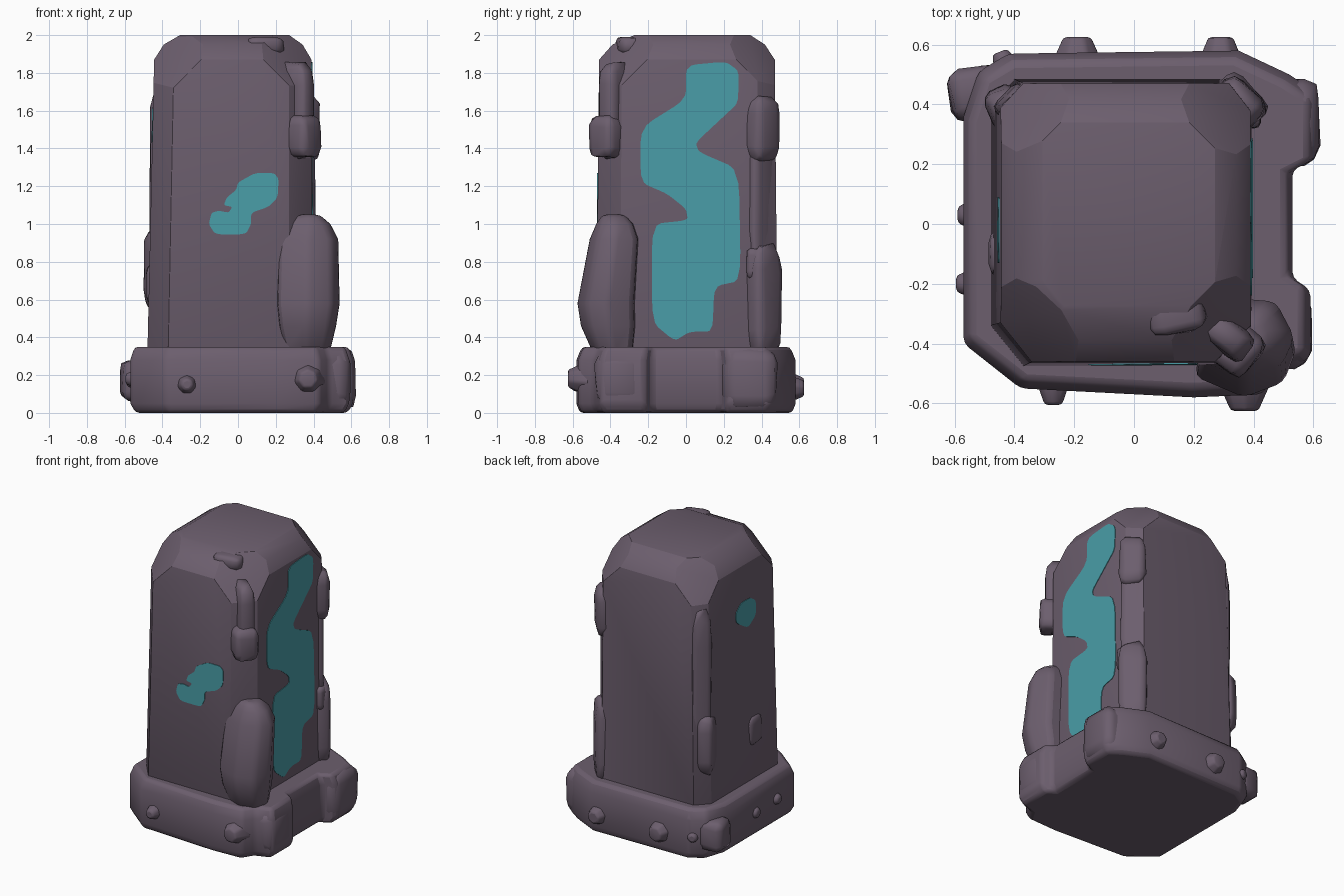
import bpy, bmesh, random
from mathutils import Vector, Matrix

random.seed(4)
if "Cube" in bpy.data.objects:
    bpy.data.objects.remove(bpy.data.objects["Cube"])


def material(name, rgb):
    m = bpy.data.materials.new(name)
    m.use_nodes = True
    m.diffuse_color = (*rgb, 1)
    m.node_tree.nodes["Principled BSDF"].inputs["Base Color"].default_value = (*rgb, 1)
    return m


STONE = material("purple stone", (0.15, 0.113, 0.155))
TEAL = material("teal moss", (0.067, 0.34, 0.39))


def finish(name, bm, mat, bevel=0.0, angle=0.9):
    bmesh.ops.recalc_face_normals(bm, faces=bm.faces)
    me = bpy.data.meshes.new(name)
    bm.to_mesh(me)
    bm.free()
    me.materials.append(mat)
    ob = bpy.data.objects.new(name, me)
    bpy.context.collection.objects.link(ob)
    if bevel:
        mod = ob.modifiers.new("Soft edges", "BEVEL")
        mod.width, mod.segments, mod.limit_method = bevel, 2, "ANGLE"
    bpy.ops.object.select_all(action="DESELECT")
    ob.select_set(True)
    bpy.context.view_layer.objects.active = ob
    bpy.ops.object.shade_smooth_by_angle(angle=angle)


def loft(outline, levels):
    """Stack scaled copies of an outline; levels are (z, scale x, scale y, shift x, shift y)."""
    bm = bmesh.new()
    rings = [[bm.verts.new((x * sx + dx, y * sy + dy, z)) for x, y in outline]
             for z, sx, sy, dx, dy in levels]
    n = len(outline)
    for a, b in zip(rings, rings[1:]):
        for i in range(n):
            j = (i + 1) % n
            bm.faces.new((a[i], a[j], b[j], b[i]))
    bm.faces.new(rings[0])
    bm.faces.new(rings[-1])
    return bm


def rock(name, centre, size, turn=0.0, jitter=0.06):
    """Chunky rounded stone: a jittered, bevelled block."""
    bm = bmesh.new()
    bmesh.ops.create_cube(bm, size=1)
    bmesh.ops.bevel(bm, geom=bm.edges[:], offset=0.24, segments=2, profile=0.5, affect="EDGES")
    for v in bm.verts:
        v.co += Vector([random.uniform(-jitter, jitter) / 2 for _ in range(3)])
    bmesh.ops.scale(bm, vec=size, verts=bm.verts)
    bmesh.ops.rotate(bm, matrix=Matrix.Rotation(turn, 3, "Z"), verts=bm.verts)
    bmesh.ops.translate(bm, vec=centre, verts=bm.verts)
    finish(name, bm, STONE, angle=1.1)


def knob(name, base, direction, length, radius):
    """Blunt stud growing out of a wall."""
    bm = bmesh.new()
    bmesh.ops.create_cone(bm, cap_ends=True, segments=7, radius1=radius,
                          radius2=radius * 0.5, depth=length * 2)
    rot = Vector((0, 0, 1)).rotation_difference(Vector(direction))
    bmesh.ops.rotate(bm, matrix=rot.to_matrix(), verts=bm.verts)
    bmesh.ops.translate(bm, vec=base, verts=bm.verts)
    finish(name, bm, STONE, 0.012, 1.2)


# Body: tapered pillar whose crown corners are sliced off
LOW, HIGH = 0.30, 1.87
TAPER_X, TAPER_Y, LEAN = 0.952, 0.969, 0.013
WEST, EAST, FRONT, BACK = -0.48, 0.395, -0.475, 0.485
outline = [(WEST, -0.34), (-0.37, FRONT), (0.27, FRONT), (EAST, -0.35),
           (EAST, 0.39), (0.32, BACK), (-0.40, BACK), (WEST, 0.40)]
body = loft(outline, [(LOW, 1, 1, 0, 0), (HIGH, TAPER_X, TAPER_Y, LEAN, 0),
                      (1.95, 0.84, 0.84, 0.01, 0.01), (2.0, 0.66, 0.64, 0.01, 0.03)])
for sx in (-1, 1):
    for sy, height in ((-1, 1.76), (1, 1.82)):
        bmesh.ops.bisect_plane(
            body, geom=body.verts[:] + body.edges[:] + body.faces[:], clear_outer=True,
            plane_co=(-0.03 + sx * 0.365, sy * 0.37, height), plane_no=(sx, sy, 1))
        bmesh.ops.holes_fill(body, edges=[e for e in body.edges if e.is_boundary])
finish("pillar_body", body, STONE, 0.02)

# Base: broad slab with stepped stone corners
outline = [(-0.57, -0.40), (-0.38, -0.55), (0.20, -0.58), (0.43, -0.57), (0.48, -0.49),
           (0.59, -0.45), (0.59, -0.22), (0.53, -0.18), (0.53, 0.18), (0.61, 0.22),
           (0.61, 0.44), (0.52, 0.50), (0.35, 0.58), (-0.42, 0.57), (-0.52, 0.51), (-0.57, 0.36)]
slab = loft(outline, [(0, 0.95, 0.97, 0, 0), (0.05, 1, 1, 0, 0),
                      (0.28, 1, 1, 0, 0), (0.35, 0.96, 0.95, 0, 0)])
finish("base_slab", slab, STONE, 0.02)
rock("base_corner_back_left", (0.51, 0.34, 0.18), (0.22, 0.28, 0.32))
rock("base_corner_front_left", (0.475, -0.35, 0.18), (0.23, 0.26, 0.30))
rock("base_corner_back_right", (-0.53, 0.44, 0.17), (0.18, 0.17, 0.21), 0.2)

# Studs around the base: place, direction, length, radius
studs = [((-0.27, -0.56, 0.15), (0, -1, 0), 0.045, 0.065),
         ((0.37, -0.57, 0.18), (0, -1, 0), 0.055, 0.10),
         ((-0.56, -0.20, 0.18), (-1, 0, 0), 0.035, 0.06),
         ((-0.56, 0.03, 0.17), (-1, 0, 0), 0.03, 0.06),
         ((-0.19, 0.57, 0.14), (0, 1, 0), 0.055, 0.10),
         ((0.29, 0.57, 0.13), (0, 1, 0), 0.055, 0.09),
         ((-0.43, 0.53, 0.16), (-0.4, 1, 0), 0.05, 0.06)]
for i, stud in enumerate(studs):
    knob(f"base_stud_{i + 1}", *stud)

# Large boulder leaning on the front corner
outline = [(-0.17, -0.10), (-0.02, -0.17), (0.10, -0.12), (0.14, -0.01),
           (0.08, 0.13), (-0.12, 0.15)]
boulder = loft(outline, [(0.32, 0.8, 0.7, 0.38, -0.38), (0.46, 1, 0.95, 0.385, -0.40),
                         (0.58, 1.1, 1, 0.39, -0.41), (0.92, 1.05, 0.85, 0.39, -0.37),
                         (1.0, 0.75, 0.65, 0.39, -0.37), (1.05, 0.4, 0.4, 0.38, -0.38)])
finish("corner_boulder", boulder, STONE, 0.025)

# Stones and ridges growing along the corners
rock("front_corner_stone", (0.34, -0.415, 1.46), (0.16, 0.16, 0.22), -0.7)
rock("front_corner_ridge", (0.305, -0.37, 1.60), (0.19, 0.11, 0.50), -0.7)
rock("back_corner_ridge", (0.33, 0.39, 1.20), (0.16, 0.10, 1.00), -0.8)
rock("back_corner_stone_upper", (0.34, 0.395, 1.50), (0.17, 0.15, 0.34), -0.8)
rock("back_corner_stone_lower", (0.35, 0.41, 0.60), (0.18, 0.13, 0.58), -0.8)
rock("back_corner_nub", (0.38, 0.36, 0.79), (0.09, 0.08, 0.16))
rock("right_corner_ridge", (-0.40, 0.405, 1.20), (0.13, 0.09, 1.00), 0.8)
rock("right_corner_stone", (-0.43, 0.38, 0.76), (0.11, 0.16, 0.40), 0.4)
rock("right_side_nub", (-0.45, -0.10, 0.68), (0.07, 0.14, 0.20))
rock("crown_chip", (0.14, -0.30, 1.945), (0.19, 0.13, 0.09), 0.2)


def wall(z, low, scale, shift):
    """Position of a sloping body wall at a height."""
    return low + (low * scale + shift - low) * (z - LOW) / (HIGH - LOW)


def rounded(pts):
    """Cut the corners of a closed outline twice."""
    for _ in range(2):
        pairs = [(Vector(p), Vector(q)) for p, q in zip(pts, pts[1:] + pts[:1])]
        pts = [p.lerp(q, t) for p, q in pairs for t in (0.15, 0.85)]
    return pts


def moss(name, outline, place):
    """Thin plate lying on a sloping wall; place maps (along, height, out) to a point."""
    bm = bmesh.new()
    pts = rounded(outline)
    inner, outer = [[bm.verts.new(place(u, z, out)) for u, z in pts] for out in (-0.004, 0.004)]
    caps = [bm.faces.new(inner), bm.faces.new(outer)]
    for i in range(len(pts)):
        bm.faces.new((inner[i - 1], inner[i], outer[i], outer[i - 1]))
    bmesh.ops.recalc_face_normals(bm, faces=bm.faces)
    bmesh.ops.triangulate(bm, faces=caps)
    finish(name, bm, TEAL, angle=0.5)


# Moss patches on three walls
moss("left_moss", [(0, 1.84), (0.21, 1.86), (0.28, 1.81), (0.275, 1.64), (0.20, 1.57),
                   (0.05, 1.43), (0.07, 1.38), (0.28, 1.29), (0.29, 0.70), (0.15, 0.67),
                   (0.14, 0.43), (0.02, 0.43), (-0.06, 0.38), (-0.18, 0.48), (-0.18, 1.0),
                   (0.01, 1.02), (0, 1.08), (-0.10, 1.16), (-0.24, 1.22), (-0.24, 1.51),
                   (0, 1.66)],
     lambda y, z, out: (wall(z, EAST, TAPER_X, LEAN) + out, y, z))
moss("front_moss", [(-0.155, 1.0), (-0.14, 1.06), (-0.10, 1.07), (-0.05, 1.06), (-0.03, 1.09),
                    (-0.075, 1.10), (-0.06, 1.14), (-0.01, 1.18), (0, 1.22), (0.09, 1.27),
                    (0.19, 1.27), (0.215, 1.24), (0.21, 1.14), (0.16, 1.09), (0.07, 1.06),
                    (0.07, 1.0), (0.04, 0.945), (-0.12, 0.945)],
     lambda x, z, out: (x, wall(z, FRONT, TAPER_Y, 0) - out, z))
moss("right_moss", [(-0.13, 1.58), (-0.13, 1.48), (-0.04, 1.42), (0.09, 1.50), (0.09, 1.57),
                    (0.03, 1.62), (-0.07, 1.62)],
     lambda y, z, out: (wall(z, WEST, TAPER_X, LEAN) - out, y, z))
